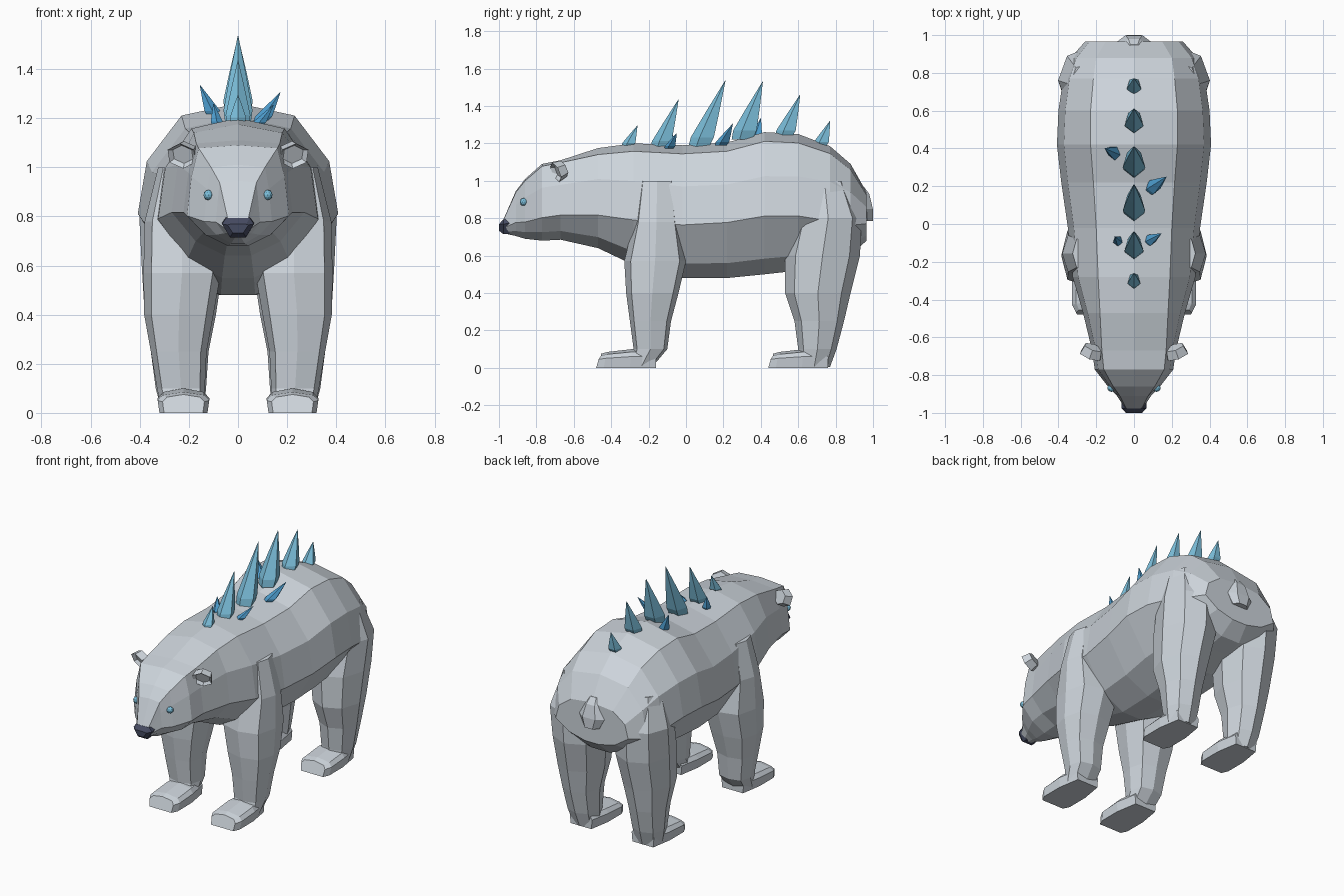
import bpy, bmesh, math
from mathutils import Vector, Matrix

cube = bpy.data.objects.get("Cube")
if cube:
    bpy.data.objects.remove(cube)


def material(name, rgb):
    mat = bpy.data.materials.new(name)
    mat.use_nodes = True
    mat.diffuse_color = (*rgb, 1)
    mat.node_tree.nodes["Principled BSDF"].inputs["Base Color"].default_value = (*rgb, 1)
    return mat


fur = material("pale grey fur", (.61, .66, .71))
ice = material("light ice", (.20, .52, .71))
deep_ice = material("deep blue ice", (.08, .36, .66))
nose_dark = material("dark nose", (.06, .07, .12))


def finish(name, bm, mat):
    bmesh.ops.recalc_face_normals(bm, faces=bm.faces)
    mesh = bpy.data.meshes.new(name)
    bm.to_mesh(mesh)
    bm.free()
    mesh.materials.append(mat)
    obj = bpy.data.objects.new(name, mesh)
    bpy.context.collection.objects.link(obj)
    return obj


def loft(name, rings, mat):
    """Skin a list of equally sized point rings and cap both ends."""
    bm = bmesh.new()
    loops = [[bm.verts.new(p) for p in ring] for ring in rings]
    for low, high in zip(loops, loops[1:]):
        for i in range(len(low)):
            j = (i + 1) % len(low)
            bm.faces.new((low[i], low[j], high[j], high[i]))
    bm.faces.new(loops[0])
    bm.faces.new(loops[-1])
    return finish(name, bm, mat)


def mirrored_ring(half):
    """Close a right-hand half outline by mirroring it across x = 0."""
    return half + [(-x, y, z) for x, y, z in reversed(half) if x > 0]


# Body and head in one skin:
# y, top, bottom, half width, half width of the back strip, height share of the widest line
def body_ring(y, top, bottom, wide, strip, belt):
    h = top - bottom
    drop = .03 if y < -.6 else .065
    return mirrored_ring([
        (0, y, top), (strip, y, top - drop * h),
        (wide * .91, y, bottom + .69 * h), (wide, y, bottom + belt * h),
        (wide * .64, y, bottom + .11 * h), (wide * .2, y, bottom)])


body_profile = [
    (-.98, .785, .72, .045, .04, .4),
    (-.91, .945, .705, .09, .075, .3),
    (-.86, 1.01, .69, .138, .11, .28),
    (-.77, 1.09, .68, .208, .16, .3),
    (-.67, 1.11, .685, .222, .17, .31),
    (-.47, 1.175, .64, .27, .18, .33),
    (-.28, 1.20, .55, .325, .19, .37),
    (-.02, 1.19, .48, .35, .2, .4),
    (.22, 1.205, .48, .385, .215, .41),
    (.42, 1.26, .50, .408, .23, .41),
    (.60, 1.25, .52, .40, .23, .4),
    (.77, 1.185, .57, .375, .215, .35),
    (.88, 1.09, .60, .335, .2, .33),
    (.965, .94, .68, .26, .15, .35),
]
loft("body", [body_ring(*row) for row in body_profile], fur)

# Short tail stub on the rump
tail_rings = []
for y, z, wide, deep in ((.925, .97, .04, .025), (.95, .93, .06, .03),
                         (.965, .85, .09, .034), (.97, .785, .055, .03)):
    tail_rings.append([(-wide, y - deep, z), (-wide, y, z), (-wide / 2, y + deep, z),
                       (wide / 2, y + deep, z), (wide, y, z), (wide, y - deep, z)])
loft("tail", tail_rings, fur)

# Nose
nose_rings = []
for y, wide, low, high in ((-.945, .066, .715, .80), (-.977, .065, .715, .793), (-1, .043, .733, .768)):
    mid = (low + high) / 2
    nose_rings.append([(wide, y, mid + .015), (wide * .75, y, high), (-wide * .75, y, high),
                       (-wide, y, mid + .015), (-wide * .5, y, low), (wide * .5, y, low)])
loft("nose", nose_rings, nose_dark)


# Legs: z, front y, back y, inner x, outer x
front_profile = [
    (1, -.25, -.06, .12, .325), (.78, -.28, -.035, .08, .38),
    (.57, -.33, 0, .07, .385), (.40, -.32, -.04, .10, .382),
    (.25, -.30, -.08, .128, .355), (.10, -.28, -.10, .135, .33),
    (.005, -.30, -.18, .14, .31)]
hind_profile = [
    (1, .62, .86, .10, .34), (.8, .58, .94, .06, .402),
    (.6, .53, .93, .06, .392), (.4, .53, .88, .09, .38),
    (.25, .58, .845, .12, .355), (.1, .6, .805, .13, .335),
    (.005, .6, .77, .14, .31)]


def leg_ring(z, front, back, inner, outer, side, square):
    cx, cy = (inner + outer) / 2, (front + back) / 2
    rx, ry = (outer - inner) / 2, (back - front) / 2
    ring = []
    for i in range(8):
        a = i * math.pi / 4
        k = square if i % 2 else 1
        ring.append((side * (cx + rx * k * math.cos(a)), cy + ry * k * math.sin(a), z))
    return ring


# Foot: flat sole, bevelled upper edge, ridge along the middle
def foot_ring(x, y, wide, top, lean):
    return [(x - wide * .93, y, 0), (x - wide, y + lean / 2, top * .6),
            (x - wide * .8, y + lean, top * .85), (x, y + lean, top),
            (x + wide * .8, y + lean, top * .85), (x + wide, y + lean / 2, top * .6),
            (x + wide * .93, y, 0)]


for side, word in ((1, "left"), (-1, "right")):
    for pair, profile, toe, square in (("front", front_profile, -.48, 1.12),
                                       ("hind", hind_profile, .44, 1.02)):
        loft(f"{word}_{pair}_leg", [leg_ring(*row, side, square) for row in profile], fur)
        x = side * .222
        loft(f"{word}_{pair}_foot", [
            foot_ring(x, toe, .085, .075, .025), foot_ring(x, toe + .04, .105, .085, .02),
            foot_ring(x, toe + .18, .105, .1, .01), foot_ring(x, toe + .32, .08, .1, 0)], fur)

    # Ear: hexagonal slab with a sunken front
    bm = bmesh.new()
    bmesh.ops.create_cone(bm, cap_ends=True, segments=6, radius1=.048, radius2=.058, depth=.05)
    bm.faces.ensure_lookup_table()
    face = max(bm.faces, key=lambda f: f.calc_center_median().z)
    bmesh.ops.inset_region(bm, faces=[face], thickness=.016)
    bmesh.ops.translate(bm, verts=face.verts, vec=(0, 0, -.018))
    bmesh.ops.scale(bm, verts=bm.verts, vec=(1.12, .95, 1))
    turn = Matrix.Rotation(side * .35, 4, "Z") @ Matrix.Rotation(math.radians(112), 4, "X")
    bm.transform(Matrix.Translation((side * .222, -.675, 1.055)) @ turn)
    finish(f"{word}_ear", bm, fur)

    # Eye
    bm = bmesh.new()
    bmesh.ops.create_icosphere(bm, subdivisions=2, radius=.021)
    bm.transform(Matrix.Translation((side * .12, -.868, .887)))
    finish(f"{word}_eye", bm, ice)


# Ice spikes: five-sided shards from a root point to a tip
def spike(name, root, tip, radius, mat):
    root, tip = Vector(root), Vector(tip)
    axis = tip - root
    rings = []
    for t, scale in ((-.1, .88), (.07, 1), (.5, .57), (1, .02)):
        centre = root + axis * t
        ring = []
        for i in range(5):
            a = math.tau * i / 5 - math.pi / 2
            offset = Vector((math.cos(a), math.sin(a) * 1.1, 0)) * radius * scale
            ring.append(centre + offset)
        rings.append(ring)
    loft(name, rings, mat)


# Row along the spine: root y, root z, tip y, tip z, radius
spine = [(-.305, 1.195, -.26, 1.295, .035), (-.13, 1.195, -.04, 1.435, .053),
         (.085, 1.21, .21, 1.535, .062), (.315, 1.25, .41, 1.53, .063),
         (.535, 1.255, .61, 1.46, .052), (.725, 1.2, .77, 1.32, .04)]
for n, (y, z, tip_y, tip_z, radius) in enumerate(spine, 1):
    spike(f"spine_spike_{n}", (0, y, z), (0, tip_y, tip_z), radius, ice)

# Small blue shards beside the row
shards = [((-.1, .375, 1.22), (-.155, .40, 1.335), .034),
          ((.1, .195, 1.2), (.172, .25, 1.305), .036),
          ((-.085, -.09, 1.18), (-.1, -.07, 1.26), .026),
          ((.085, -.085, 1.18), (.145, -.05, 1.255), .028)]
for n, (root, tip, radius) in enumerate(shards, 1):
    spike(f"side_shard_{n}", root, tip, radius, deep_ice)
